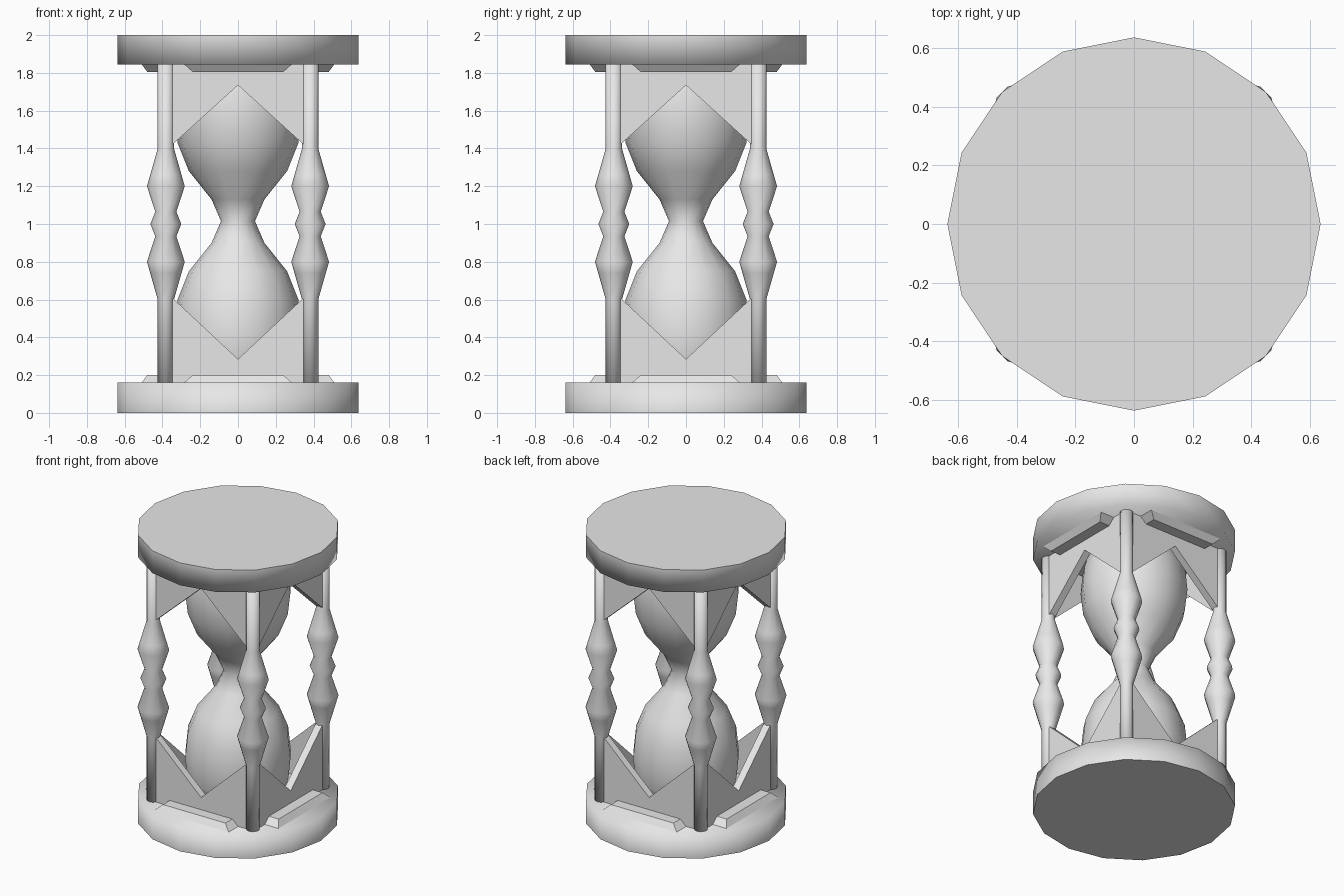
import bpy, bmesh, math
from mathutils import Matrix

cube = bpy.data.objects.get("Cube")
if cube:
    bpy.data.objects.remove(cube, do_unlink=True)

grey = bpy.data.materials.new("plain grey")
grey.use_nodes = True
grey.diffuse_color = (0.8, 0.8, 0.8, 1)
grey.node_tree.nodes["Principled BSDF"].inputs["Base Color"].default_value = (0.8, 0.8, 0.8, 1)


def finish(name, bm, smooth=False):
    bmesh.ops.recalc_face_normals(bm, faces=bm.faces)
    for f in bm.faces:
        f.smooth = smooth
    mesh = bpy.data.meshes.new(name)
    bm.to_mesh(mesh)
    bm.free()
    mesh.materials.append(grey)
    obj = bpy.data.objects.new(name, mesh)
    bpy.context.collection.objects.link(obj)
    return obj


def skin(bm, loops):
    """Bridge stacked closed loops of points and cap both ends."""
    rings = [[bm.verts.new(p) for p in loop] for loop in loops]
    n = len(rings[0])
    for a, b in zip(rings, rings[1:]):
        for i in range(n):
            j = (i + 1) % n
            bm.faces.new((a[i], a[j], b[j], b[i]))
    bm.faces.new(rings[0][::-1])
    bm.faces.new(rings[-1])


def lathe(name, profile, sides, x=0, y=0):
    bm = bmesh.new()
    turn = math.tau / sides
    skin(bm, [[(x + r * math.cos(i * turn), y + r * math.sin(i * turn), z)
               for i in range(sides)] for r, z in profile])
    return finish(name, bm, smooth=True)


def disc(name, outer_z, inner_z):
    """Round end plate, sharp only on its outer rim."""
    obj = lathe(name, [(0.637, outer_z), (0.637, inner_z)], 16)
    for e in obj.data.edges:
        if all(abs(obj.data.vertices[v].co.z - outer_z) < 1e-4 for v in e.vertices):
            e.use_edge_sharp = True


def cross(name, z0, z1):
    """Chamfered cross-shaped step that leaves room for the posts."""
    def outline(arm, half, z):
        quarter = [(arm, -half), (arm, half), (half, half)]
        pts = []
        for k in range(4):
            c, s = round(math.cos(k * math.pi / 2)), round(math.sin(k * math.pi / 2))
            pts += [(x * c - y * s, x * s + y * c, z) for x, y in quarter]
        return pts
    bm = bmesh.new()
    skin(bm, [outline(0.51, 0.285, z0), outline(0.48, 0.24, z1)])
    finish(name, bm)


def notched_panels(name, base, apex, tip):
    """Four boards between the posts, each cut with a V."""
    half, thick = 0.37, 0.025
    shape = [(-half, base), (half, base), (half, tip), (0, apex), (-half, tip)]
    for k, side in enumerate(("front", "left", "back", "right")):
        bm = bmesh.new()
        skin(bm, [[(x, -0.38 + t, z) for x, z in shape] for t in (-thick, thick)])
        bm.transform(Matrix.Rotation(k * math.pi / 2, 4, 'Z'))
        finish(f"{side}_{name}", bm)


# End plates and their steps
disc("base_disc", 0, 0.16)
disc("top_disc", 2, 1.845)
cross("base_step", 0.16, 0.2)
cross("top_step", 1.845, 1.805)

# Glass bulbs
lathe("glass", [(0.29, 0.17), (0.325, 0.3), (0.337, 0.43), (0.32, 0.6), (0.26, 0.75),
                (0.14, 0.9), (0.09, 1.015), (0.14, 1.13), (0.26, 1.28), (0.32, 1.43),
                (0.337, 1.58), (0.325, 1.71), (0.29, 1.84)], 16)

# Turned posts
half_post = [(0.043, 0.15), (0.043, 0.6), (0.083, 0.74), (0.1, 0.8), (0.056, 0.935)]
post = half_post + [(0.082, 1.0)] + [(r, 2 - z) for r, z in reversed(half_post)]
for sx, side in ((1, "left"), (-1, "right")):
    for sy, end in ((-1, "front"), (1, "back")):
        lathe(f"{end}_{side}_post", post, 12, 0.382 * sx, 0.382 * sy)

# Notched panels
notched_panels("lower_panel", 0.16, 0.285, 0.63)
notched_panels("upper_panel", 1.845, 1.735, 1.4)
